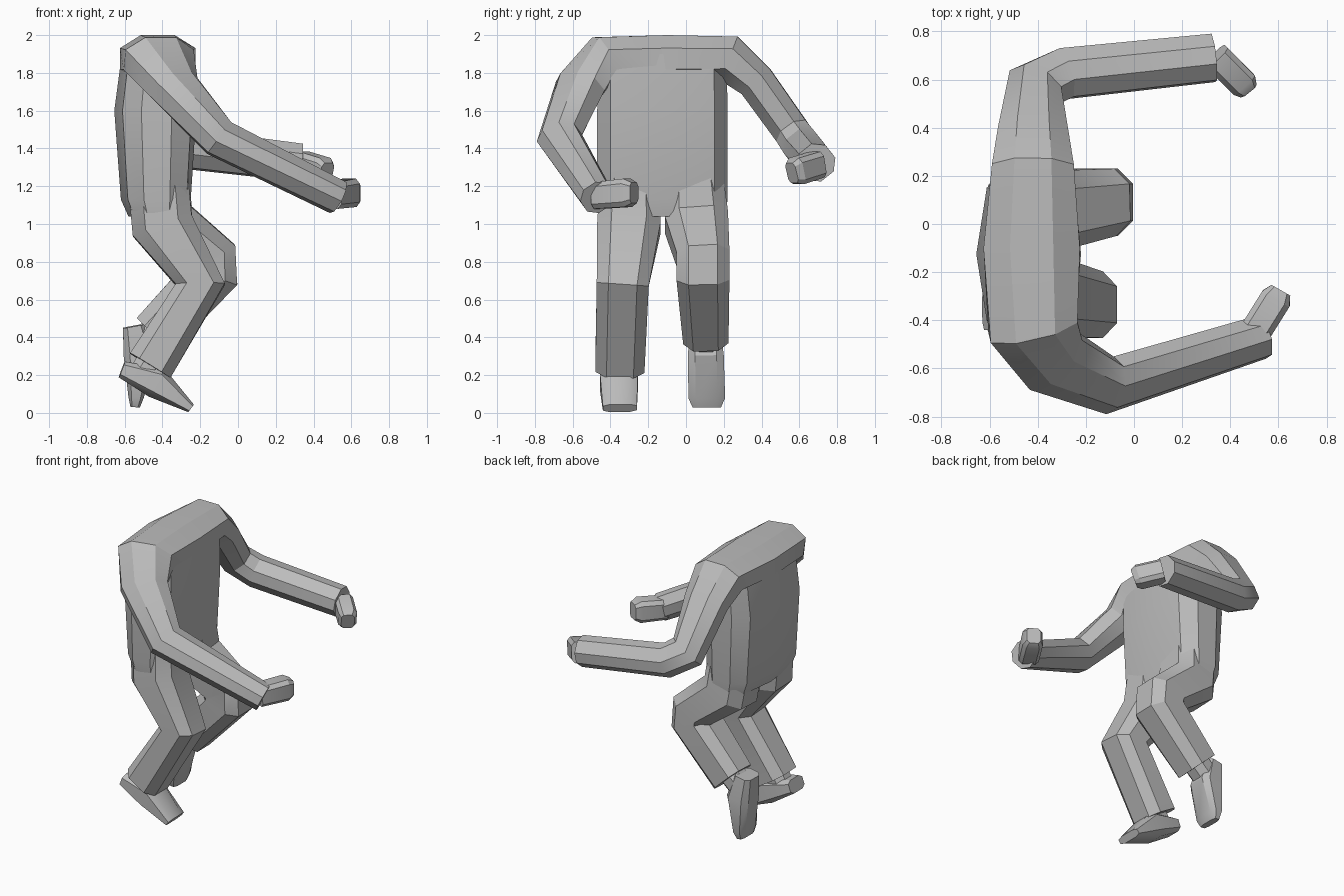
import bpy, bmesh, math
from mathutils import Vector

cube = bpy.data.objects.get("Cube")
if cube:
    bpy.data.objects.remove(cube, do_unlink=True)

grey = bpy.data.materials.new("plain grey")
grey.use_nodes = True
colour = (0.5, 0.5, 0.5, 1)
grey.diffuse_color = colour
grey.node_tree.nodes["Principled BSDF"].inputs["Base Color"].default_value = colour


def skin(name, rings):
    """Bridge equal-sized rings of points and cap both ends."""
    bm = bmesh.new()
    rows = [[bm.verts.new(p) for p in ring] for ring in rings]
    n = len(rows[0])
    for a, b in zip(rows, rows[1:]):
        for i in range(n):
            j = (i + 1) % n
            bm.faces.new((a[i], a[j], b[j], b[i]))
    bm.faces.new(rows[0][::-1])
    bm.faces.new(rows[-1])
    bmesh.ops.recalc_face_normals(bm, faces=bm.faces)
    mesh = bpy.data.meshes.new(name)
    bm.to_mesh(mesh)
    bm.free()
    mesh.materials.append(grey)
    obj = bpy.data.objects.new(name, mesh)
    bpy.context.collection.objects.link(obj)
    bpy.ops.object.select_all(action='DESELECT')
    obj.select_set(True)
    bpy.context.view_layer.objects.active = obj
    bpy.ops.object.shade_smooth_by_angle(angle=math.radians(32))


def limb(name, stations, k=0.45):
    """Eight-sided tube; stations are (centre, half size along hint, half size across, hint)."""
    pts = [Vector(s[0]) for s in stations]
    rings = []
    for i, (c, h, w, hint) in enumerate(stations):
        n = Vector()
        if i > 0:
            n += (pts[i] - pts[i - 1]).normalized()
        if i < len(pts) - 1:
            n += (pts[i + 1] - pts[i]).normalized()
        n.normalize()
        up = Vector(hint)
        up = (up - n * up.dot(n)).normalized()
        side = n.cross(up)
        octagon = [(1, k), (k, 1), (-k, 1), (-1, k), (-1, -k), (-k, -1), (k, -1), (1, -k)]
        rings.append([pts[i] + up * h * a + side * w * b for a, b in octagon])
    skin(name, rings)


# Torso: ten-sided slab with a bowed back and chest
def torso_ring(z, back, front, half, mid_y=-0.125):
    depth = front - back
    half_outline = [(0.0, 0.0), (0.1, 0.8), (0.33, 1.0), (0.7, 1.0), (0.94, 0.8), (1.0, 0.0)]
    outline = half_outline + [(x, -y) for x, y in half_outline[-2:0:-1]]
    return [(back + depth * x, mid_y + half * y, z) for x, y in outline]


skin("torso", [
    torso_ring(1.04, -0.58, -0.27, 0.335),
    torso_ring(1.13, -0.62, -0.25, 0.345),
    torso_ring(1.6, -0.655, -0.22, 0.345),
    torso_ring(1.9, -0.615, -0.225, 0.34),
])

# Shoulders and both arms as one tube, wrist to wrist
UP, SIDE = (0, 0, 1), (0, 1, 0)
LEFT, RIGHT = (0, 0.78, 0.62), (0.4, -0.5, 0.75)
limb("shoulders_and_arms", [
    ((0.33, 0.69, 1.325), 0.095, 0.095, LEFT),
    ((-0.29, 0.625, 1.4), 0.1, 0.105, LEFT),
    ((-0.41, 0.57, 1.475), 0.095, 0.12, LEFT),
    ((-0.42, 0.37, 1.755), 0.1, 0.145, UP),
    ((-0.42, 0.23, 1.875), 0.125, 0.17, UP),
    ((-0.425, -0.1, 1.875), 0.125, 0.2, UP),
    ((-0.42, -0.43, 1.87), 0.128, 0.185, UP),
    ((-0.345, -0.56, 1.73), 0.105, 0.15, RIGHT),
    ((-0.1, -0.67, 1.455), 0.092, 0.115, RIGHT),
    ((0.53, -0.47, 1.14), 0.085, 0.085, RIGHT),
])

# Hands
limb("right_hand", [
    ((0.49, -0.47, 1.15), 0.07, 0.065, UP),
    ((0.59, -0.31, 1.165), 0.075, 0.065, UP),
    ((0.61, -0.275, 1.165), 0.055, 0.045, UP),
], k=0.65)
limb("left_hand", [
    ((0.34, 0.695, 1.315), 0.07, 0.06, UP),
    ((0.45, 0.585, 1.28), 0.072, 0.06, UP),
    ((0.47, 0.56, 1.27), 0.055, 0.042, UP),
], k=0.65)

# Legs
limb("right_leg", [
    ((-0.425, -0.295, 1.25), 0.15, 0.16, SIDE),
    ((-0.4, -0.302, 0.99), 0.168, 0.165, SIDE),
    ((-0.2, -0.335, 0.68), 0.138, 0.13, SIDE),
    ((-0.465, -0.35, 0.25), 0.13, 0.125, SIDE),
], k=0.55)
limb("left_leg", [
    ((-0.425, 0.045, 1.25), 0.15, 0.16, SIDE),
    ((-0.39, 0.055, 1.01), 0.168, 0.165, SIDE),
    ((-0.15, 0.09, 0.82), 0.14, 0.15, SIDE),
    ((-0.145, 0.09, 0.73), 0.14, 0.15, SIDE),
    ((-0.44, 0.105, 0.415), 0.12, 0.13, SIDE),
], k=0.55)

# Ankles
limb("right_ankle", [
    ((-0.44, -0.35, 0.3), 0.08, 0.08, SIDE),
    ((-0.5, -0.355, 0.2), 0.08, 0.08, SIDE),
])
limb("left_ankle", [
    ((-0.42, 0.105, 0.45), 0.08, 0.08, SIDE),
    ((-0.53, 0.105, 0.35), 0.08, 0.08, SIDE),
])

# Feet
limb("right_foot", [
    ((-0.615, -0.36, 0.23), 0.08, 0.045, SIDE),
    ((-0.43, -0.355, 0.16), 0.1, 0.085, SIDE),
    ((-0.25, -0.35, 0.025), 0.09, 0.025, SIDE),
], k=0.6)
limb("left_foot", [
    ((-0.55, 0.1, 0.46), 0.08, 0.06, SIDE),
    ((-0.52, 0.105, 0.3), 0.095, 0.085, SIDE),
    ((-0.54, 0.11, 0.08), 0.097, 0.04, SIDE),
    ((-0.545, 0.11, 0.03), 0.075, 0.025, SIDE),
], k=0.6)
